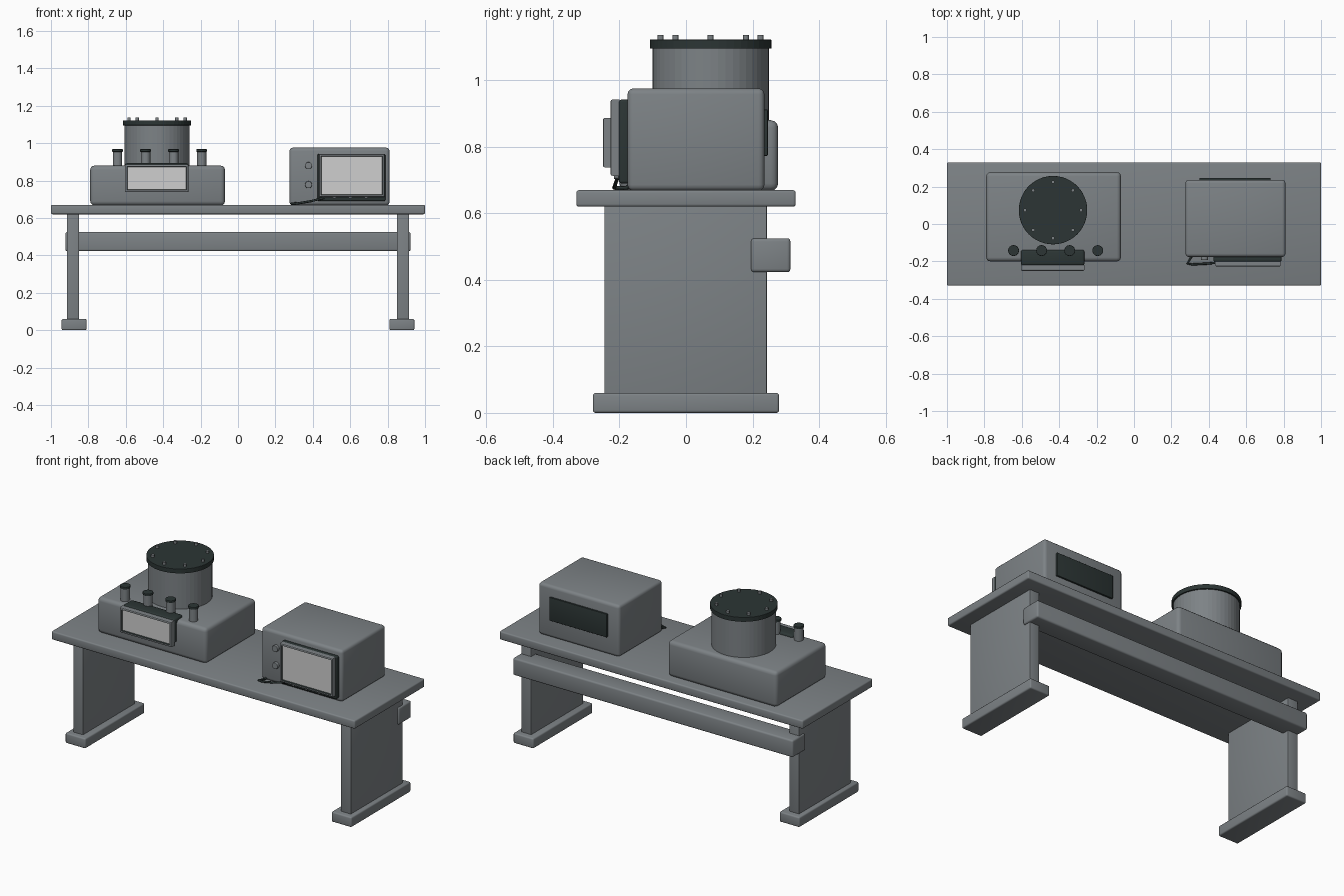
import bpy, bmesh, math
from mathutils import Vector

if "Cube" in bpy.data.objects:
    bpy.data.objects.remove(bpy.data.objects["Cube"])


def material(name, rgb):
    m = bpy.data.materials.new(name)
    m.diffuse_color = (*rgb, 1)
    m.use_nodes = True
    m.node_tree.nodes["Principled BSDF"].inputs["Base Color"].default_value = m.diffuse_color
    return m


GRAY = material("steel gray", (0.205, 0.225, 0.238))
DARK = material("dark green gray", (0.025, 0.036, 0.035))
LIGHT = material("light screen", (0.62, 0.62, 0.62))


def finish(name, bm, *mats):
    bmesh.ops.recalc_face_normals(bm, faces=bm.faces)
    me = bpy.data.meshes.new(name)
    bm.to_mesh(me)
    bm.free()
    for m in mats:
        me.materials.append(m)
    ob = bpy.data.objects.new(name, me)
    bpy.context.collection.objects.link(ob)
    return ob


def box_bm(x, y, z):
    bm = bmesh.new()
    bmesh.ops.create_cube(bm, size=1)
    for v in bm.verts:
        v.co = Vector([(r[0] + r[1]) / 2 + c * (r[1] - r[0])
                       for r, c in zip((x, y, z), v.co)])
    return bm


def box(name, x, y, z, mat=GRAY, bevel=0.0, segments=3):
    bm = box_bm(x, y, z)
    if bevel:
        bmesh.ops.bevel(bm, geom=bm.edges[:], offset=bevel, segments=segments,
                        profile=0.5, affect='EDGES')
    ob = finish(name, bm, mat)
    for p in ob.data.polygons:
        p.use_smooth = True
    ob.data.set_sharp_from_angle(angle=math.radians(35))
    return ob


def cylinder(name, loc, r, depth, mat=GRAY, sides=32, along_y=False, bevel=0.0):
    bm = bmesh.new()
    bmesh.ops.create_cone(bm, cap_ends=True, segments=sides, radius1=r, radius2=r, depth=depth)
    if bevel:
        rims = [e for e in bm.edges if abs(e.verts[0].co.z - e.verts[1].co.z) < 1e-5]
        bmesh.ops.bevel(bm, geom=rims, offset=bevel, segments=2, profile=0.5, affect='EDGES')
    if along_y:
        for v in bm.verts:
            v.co = Vector((v.co.x, -v.co.z, v.co.y))
    for v in bm.verts:
        v.co += Vector(loc)
    return finish(name, bm, mat)


def screen(name, x, y, z, rim, depth):
    # framed display: front face inset, pushed back and coloured light
    bm = box_bm(x, y, z)
    bmesh.ops.recalc_face_normals(bm, faces=bm.faces)
    front = min(bm.faces, key=lambda f: f.calc_center_median().y)
    border = list(front.edges)
    bmesh.ops.inset_region(bm, faces=[front], thickness=rim)
    # dark inner lip around the display
    lip = bmesh.ops.inset_region(bm, faces=[front], thickness=0.004, depth=-depth)['faces']
    for f in lip:
        f.material_index = 1
    front.material_index = 2
    bmesh.ops.bevel(bm, geom=border, offset=0.006, segments=2, profile=0.5, affect='EDGES')
    return finish(name, bm, GRAY, DARK, LIGHT)


# table
box("tabletop", (-1, 1), (-0.33, 0.33), (0.62, 0.67), bevel=0.008)
for side, s in (("left", -1), ("right", 1)):
    box(side + "_leg", sorted((s * 0.85, s * 0.915)), (-0.245, 0.243), (0.05, 0.63), bevel=0.003)
    box(side + "_foot", sorted((s * 0.81, s * 0.943)), (-0.28, 0.28), (0, 0.06), bevel=0.008)
box("rear_beam", (-0.923, 0.923), (0.195, 0.314), (0.423, 0.525), bevel=0.01)

# left instrument with drum
box("left_housing", (-0.79, -0.07), (-0.2, 0.277), (0.668, 0.88), bevel=0.022)
CX, CY = -0.433, 0.074
cylinder("drum", (CX, CY, 0.983), 0.175, 0.23, sides=48)
cylinder("drum_lid", (CX, CY, 1.109), 0.183, 0.027, DARK, 48, bevel=0.002)
for i in range(8):
    a = i * math.pi / 4
    cylinder("lid_bolt", (CX + 0.15 * math.cos(a), CY + 0.15 * math.sin(a), 1.128),
             0.009, 0.018, sides=12)
for i in range(4):
    x = -0.644 + 0.15 * i
    cylinder("top_knob", (x, -0.142, 0.915), 0.025, 0.085, sides=24)
    cylinder("top_knob_cap", (x, -0.142, 0.961), 0.029, 0.014, DARK, 24, bevel=0.003)
box("left_screen_mount", (-0.605, -0.265), (-0.222, -0.138), (0.75, 0.893), DARK, 0.012)
screen("left_screen", (-0.605, -0.265), (-0.25, -0.22), (0.738, 0.887), 0.016, 0.008)

# right instrument
box("right_housing", (0.275, 0.81), (-0.176, 0.236), (0.668, 0.976), bevel=0.018)
box("rear_panel", (0.35, 0.73), (0.23, 0.246), (0.773, 0.912), DARK, 0.003)
box("right_screen_mount", (0.425, 0.788), (-0.202, -0.17), (0.69, 0.942), DARK, 0.008)
screen("right_screen", (0.434, 0.783), (-0.227, -0.2), (0.713, 0.942), 0.015, 0.008)
for z in (0.88, 0.778):
    cylinder("front_dial", (0.377, -0.182, z), 0.019, 0.022, sides=24, along_y=True, bevel=0.003)
for x in (0.515, 0.6, 0.685):
    cylinder("small_button", (x, -0.21, 0.712), 0.009, 0.014, sides=16, along_y=True)

# cable from the screen down to the table
cu = bpy.data.curves.new("screen_cable", 'CURVE')
cu.dimensions = '3D'
cu.bevel_depth = 0.006
cu.bevel_resolution = 2
cu.use_fill_caps = True
path = [(0.46, -0.205, 0.708), (0.39, -0.212, 0.69), (0.312, -0.216, 0.677),
        (0.285, -0.212, 0.676), (0.305, -0.178, 0.677), (0.312, -0.165, 0.69)]
sp = cu.splines.new('POLY')
sp.points.add(len(path) - 1)
for p, c in zip(sp.points, path):
    p.co = (*c, 1)
cu.materials.append(DARK)
bpy.context.collection.objects.link(bpy.data.objects.new("screen_cable", cu))
